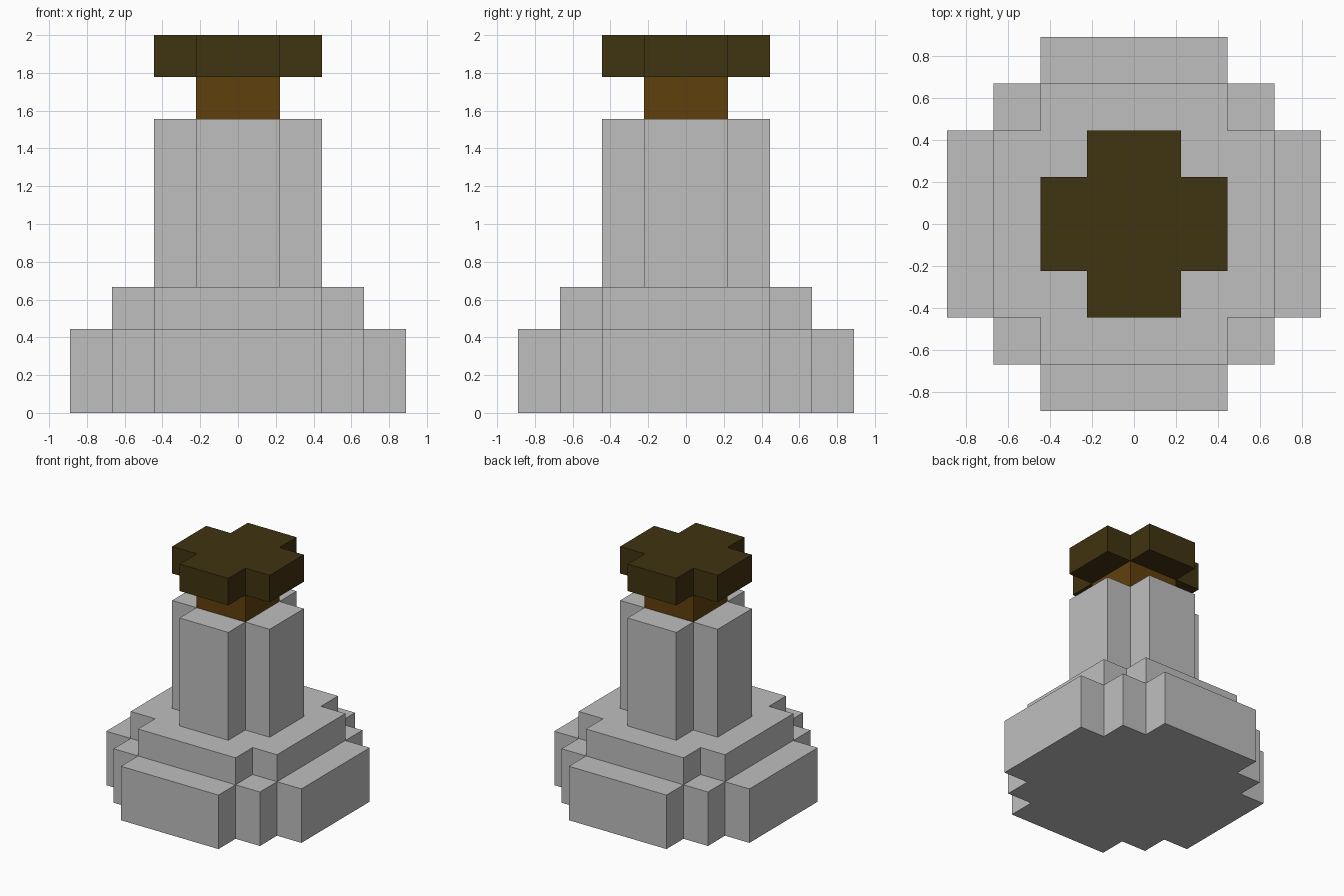
import bpy
import bmesh

if "Cube" in bpy.data.objects:
    bpy.data.objects.remove(bpy.data.objects["Cube"], do_unlink=True)

U = 2 / 9  # block size: the model is nine blocks tall


def material(name, rgb):
    mat = bpy.data.materials.new(name)
    mat.use_nodes = True
    mat.diffuse_color = (*rgb, 1)
    bsdf = next(n for n in mat.node_tree.nodes if n.type == 'BSDF_PRINCIPLED')
    bsdf.inputs["Base Color"].default_value = (*rgb, 1)
    bsdf.inputs["Roughness"].default_value = 0.8
    return mat


def tier(name, quarter, z0, z1, mat):
    """Extrude a footprint given by its +x+y quarter, repeated by quarter turns."""
    outline = []
    for _ in range(4):
        outline += quarter
        quarter = [(-y, x) for x, y in quarter]
    bm = bmesh.new()
    base = bm.faces.new([bm.verts.new((x * U, y * U, z0 * U)) for x, y in outline])
    top = bmesh.ops.extrude_face_region(bm, geom=[base], use_keep_orig=True)
    verts = [v for v in top["geom"] if isinstance(v, bmesh.types.BMVert)]
    bmesh.ops.translate(bm, verts=verts, vec=(0, 0, (z1 - z0) * U))
    bmesh.ops.recalc_face_normals(bm, faces=bm.faces)
    mesh = bpy.data.meshes.new(name)
    bm.to_mesh(mesh)
    bm.free()
    mesh.materials.append(mat)
    obj = bpy.data.objects.new(name, mesh)
    bpy.context.collection.objects.link(obj)
    return obj


grey = material("light_grey", (0.52, 0.52, 0.52))
brown = material("warm_brown", (0.117, 0.051, 0.004))
dark = material("dark_brown", (0.051, 0.033, 0.005))

# Footprint quarters, in blocks
stepped = [(4, 2), (3, 2), (3, 3), (2, 3), (2, 4)]
wide_cross = [(3, 2), (2, 2), (2, 3)]
small_cross = [(2, 1), (1, 1), (1, 2)]
square = [(1, 1)]

# Stacked from the ground up
tier("base", stepped, 0, 2, grey)
tier("base_step", wide_cross, 2, 3, grey)
tier("column", small_cross, 3, 7, grey)
tier("neck", square, 7, 8, brown)
tier("cap", small_cross, 8, 9, dark)
